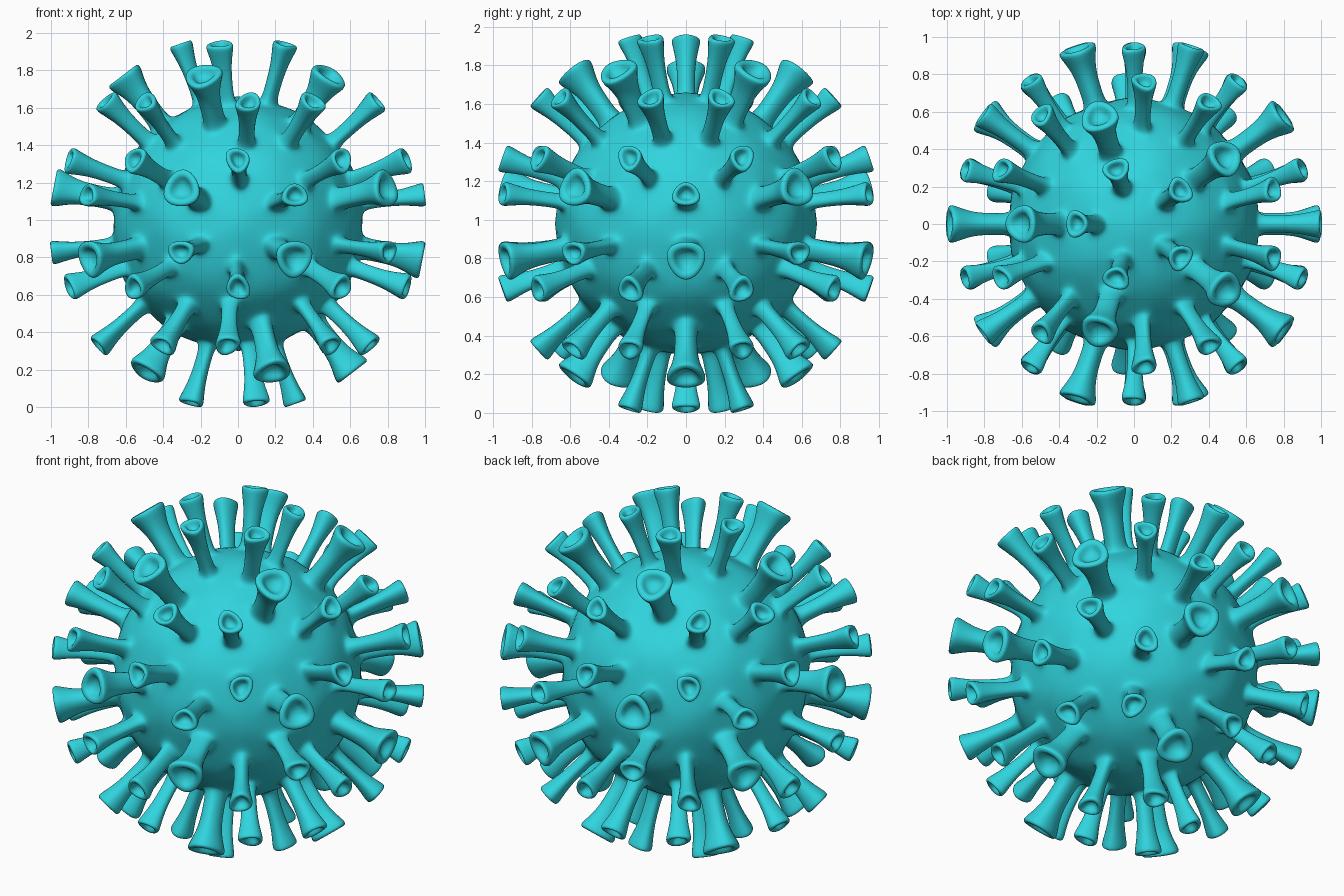
import bpy, bmesh

if "Cube" in bpy.data.objects:
    bpy.data.objects.remove(bpy.data.objects["Cube"])

BODY_R = 0.705          # control cage radius, settles to about 0.675 when smoothed
ROUND = 0.47            # a triangle ring smooths down to this share of its radius

# spike profiles: (distance from centre, smoothed radius), from the base to the cap hollow
LARGE = [(None, 0.058), (0.76, 0.057), (0.88, 0.062), (0.965, 0.095),
         (1.004, 0.107), (1.009, 0.060), (0.955, 0.042)]
SMALL = [(None, 0.044), (0.76, 0.041), (0.88, 0.045), (0.972, 0.064),
         (1.010, 0.072), (1.014, 0.040), (0.965, 0.028)]


def incentre(p):
    w = [(p[1] - p[2]).length, (p[2] - p[0]).length, (p[0] - p[1]).length]
    return (p[0] * w[0] + p[1] * w[1] + p[2] * w[2]) / sum(w)


def grow_spike(bm, face):
    """Replace one triangle of the body with a flared, hollow-tipped spike."""
    corners = list(face.verts)
    pts = [v.co.copy() for v in corners]
    normal = (pts[1] - pts[0]).cross(pts[2] - pts[0]).normalized()
    mid = incentre(pts)
    plane = mid.dot(normal)
    sides = [(pts[i] - pts[i - 1]).length for i in range(3)]
    profile = LARGE if max(sides) - min(sides) < 0.01 else SMALL
    mean = sum((p - mid).length for p in pts) / 3
    bm.faces.remove(face)
    ring = corners
    for dist, radius in profile:
        h = 0 if dist is None else dist - plane
        s = radius / ROUND / mean
        new = [bm.verts.new(mid + (p - mid) * s + normal * h) for p in pts]
        for i in range(3):
            j = (i + 1) % 3
            bm.faces.new((ring[i], ring[j], new[j], new[i]))
        ring = new
    bm.faces.new(ring)


# round body with a spike on each of its 80 faces
bm = bmesh.new()
bmesh.ops.create_icosphere(bm, subdivisions=2, radius=BODY_R)
for f in list(bm.faces):
    grow_spike(bm, f)
bmesh.ops.recalc_face_normals(bm, faces=bm.faces[:])
for f in bm.faces:
    f.smooth = True
mesh = bpy.data.meshes.new("spiked_ball")
bm.to_mesh(mesh)
bm.free()

ball = bpy.data.objects.new("spiked_ball", mesh)
bpy.context.collection.objects.link(ball)
ball.location = (0, 0, 0.98)

# smoothing
sub = ball.modifiers.new("smooth", 'SUBSURF')
sub.levels = sub.render_levels = 3

# turquoise colour
mat = bpy.data.materials.new("turquoise")
mat.diffuse_color = (0.03, 0.66, 0.73, 1)
mat.use_nodes = True
mat.node_tree.nodes["Principled BSDF"].inputs["Base Color"].default_value = mat.diffuse_color
mesh.materials.append(mat)
